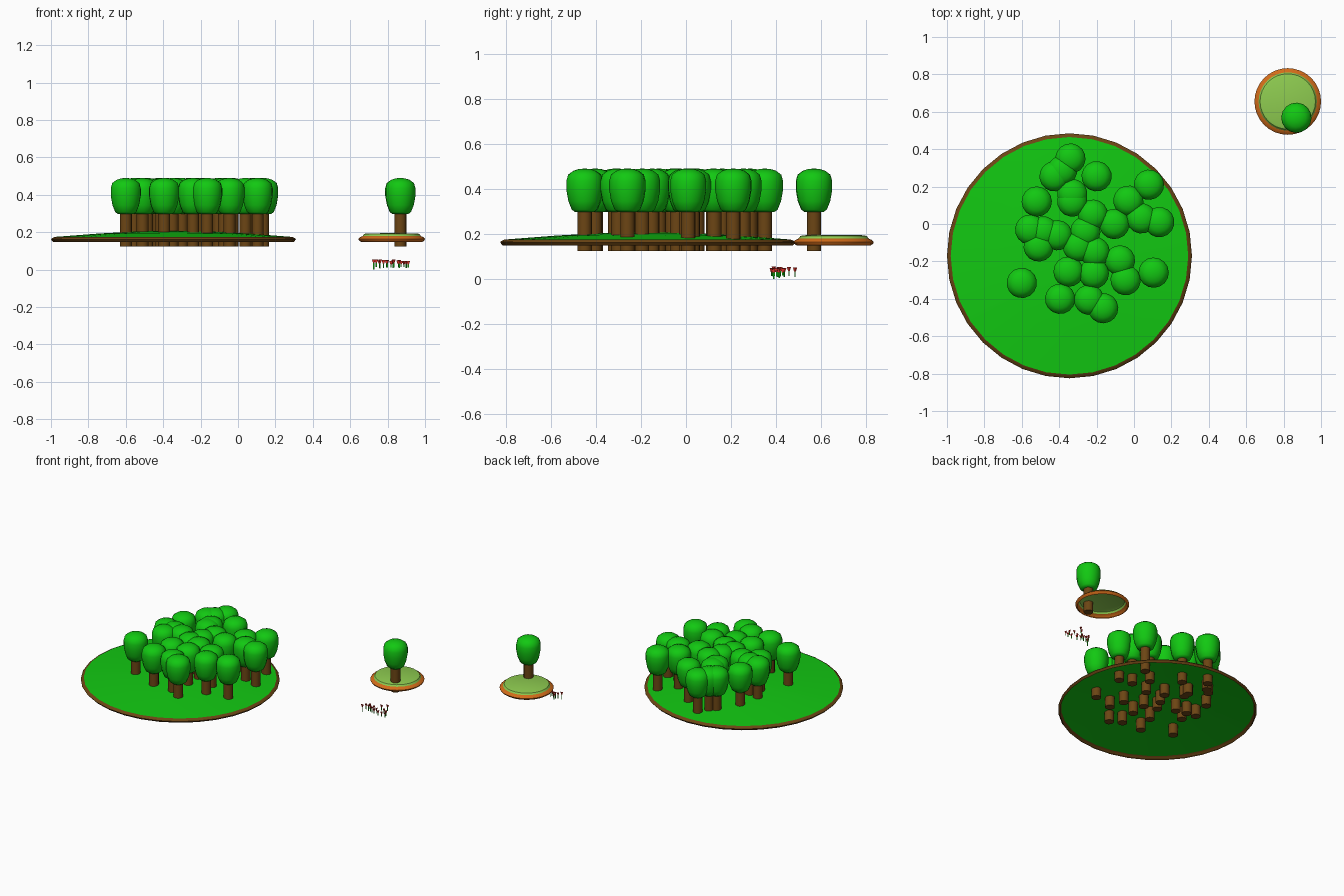
import bpy, bmesh, math, random
from mathutils import Vector

if "Cube" in bpy.data.objects:
    bpy.data.objects.remove(bpy.data.objects["Cube"])

random.seed(4)


def mat(name, rgb):
    m = bpy.data.materials.new(name)
    m.diffuse_color = (*rgb, 1)
    m.use_nodes = True
    m.node_tree.nodes["Principled BSDF"].inputs["Base Color"].default_value = m.diffuse_color
    return m


GREEN = mat("green", (0.006, 0.58, 0.006))
BROWN = mat("bark", (0.15, 0.06, 0.007))
ORANGE = mat("orange", (0.65, 0.15, 0.01))
LIME = mat("light_green", (0.27, 0.6, 0.08))
RED = mat("red", (0.7, 0.03, 0.02))


def make_object(name, bm, material, smooth=None):
    me = bpy.data.meshes.new(name)
    bm.to_mesh(me)
    bm.free()
    me.materials.append(material)
    ob = bpy.data.objects.new(name, me)
    bpy.context.collection.objects.link(ob)
    if smooth:
        bpy.ops.object.select_all(action='DESELECT')
        ob.select_set(True)
        bpy.context.view_layer.objects.active = ob
        bpy.ops.object.shade_smooth_by_angle(angle=math.radians(smooth))
    return ob


def lathe(bm, profile, x, y, sides, turn=0.0):
    """Turn (radius, z) points, listed bottom to top, about a vertical axis."""
    rings = []
    for r, z in profile:
        if r == 0:
            rings.append([bm.verts.new((x, y, z))] * sides)
        else:
            angles = [turn + 2 * math.pi * i / sides for i in range(sides)]
            rings.append([bm.verts.new((x + r * math.cos(a), y + r * math.sin(a), z))
                          for a in angles])
    for lo, hi in zip(rings, rings[1:]):
        for i in range(sides):
            j = (i + 1) % sides
            quad = [lo[i], lo[j], hi[j], hi[i]]
            bm.faces.new(list(dict.fromkeys(quad)))


def turned(name, profile, x, y, sides, material, smooth=30):
    bm = bmesh.new()
    lathe(bm, profile, x, y, sides)
    return make_object(name, bm, material, smooth)


# Large island: open-bottomed earth rim and low grass dome
BX, BY = -0.345, -0.17
turned("large_island_rim", [(0.643, 0.148), (0.655, 0.162), (0.65, 0.168), (0.635, 0.175)],
       BX, BY, 32, BROWN)
turned("large_island_grass", [(0.635, 0.175), (0.4, 0.193), (0.2, 0.204), (0, 0.208)],
       BX, BY, 32, GREEN)

# Small island: rounded orange rim and raised lawn
SX, SY = 0.822, 0.655
turned("small_island_rim", [(0.163, 0.148), (0.175, 0.156), (0.178, 0.164),
                            (0.17, 0.173), (0.156, 0.179)], SX, SY, 32, ORANGE, 40)
turned("small_island_grass", [(0.156, 0.179), (0.148, 0.19), (0.136, 0.194), (0, 0.195)],
       SX, SY, 32, LIME)

# Trees: straight trunks that poke below the islands, with rounded crowns
TRUNK = [(0, 0.125), (0.032, 0.125), (0.032, 0.32), (0, 0.32)]
CROWN = [(0, 0.297), (0.042, 0.297), (0.057, 0.308), (0.072, 0.345), (0.081, 0.395),
         (0.081, 0.435), (0.073, 0.463), (0.05, 0.48), (0.025, 0.488), (0, 0.49)]
forest = [(-.34, .35), (-.20, .255), (-.425, .255), (-.385, .285), (-.52, .12),
          (-.33, .16), (-.33, .12), (-.22, .05), (.08, .21), (-.03, .125),
          (.04, .03), (.135, .01), (-.105, 0), (-.555, -.03), (-.485, -.04),
          (-.41, -.06), (-.51, -.12), (-.26, -.04), (-.30, -.12), (-.21, -.15),
          (-.35, -.255), (-.215, -.265), (-.075, -.195), (-.045, -.30),
          (.105, -.26), (-.60, -.315), (-.395, -.40), (-.24, -.405), (-.165, -.45)]


def grove(name, spots):
    trunks, crowns = bmesh.new(), bmesh.new()
    for x, y in spots:
        turn = random.uniform(0, math.tau)
        lathe(trunks, TRUNK, x, y, 12, turn)
        lathe(crowns, CROWN, x, y, 16, turn)
    make_object(name + "_trunks", trunks, BROWN, 40)
    make_object(name + "_crowns", crowns, GREEN, 60)


grove("forest", forest)
grove("lone_tree", [(0.868, 0.568)])

# Flower patch: thin crossed cards for stems and flared heads
stems, heads = bmesh.new(), bmesh.new()


def cards(bm, x, y, turn, low, high, z0, z1):
    for k in range(2):
        a = turn + k * math.pi / 2
        d = Vector((math.cos(a), math.sin(a), 0))
        c0, c1 = Vector((x, y, z0)), Vector((x, y, z1))
        bm.faces.new([bm.verts.new(p) for p in
                      (c0 - d * low, c0 + d * low, c1 + d * high, c1 - d * high)])


for i in range(16):
    x = 0.72 + 0.2 * (i + random.random()) / 16
    y = random.uniform(0.38, 0.49)
    top = random.uniform(0.046, 0.055)
    turn = random.uniform(-0.3, 0.3)
    z0 = 0 if i == 0 else random.uniform(0.005, 0.015)
    cards(stems, x, y, turn, 0.003, 0.003, z0, top - 0.018)
    cards(heads, x, y, turn, 0.004, 0.01, top - 0.018, top)
make_object("flower_stems", stems, GREEN)
make_object("flower_heads", heads, RED)
